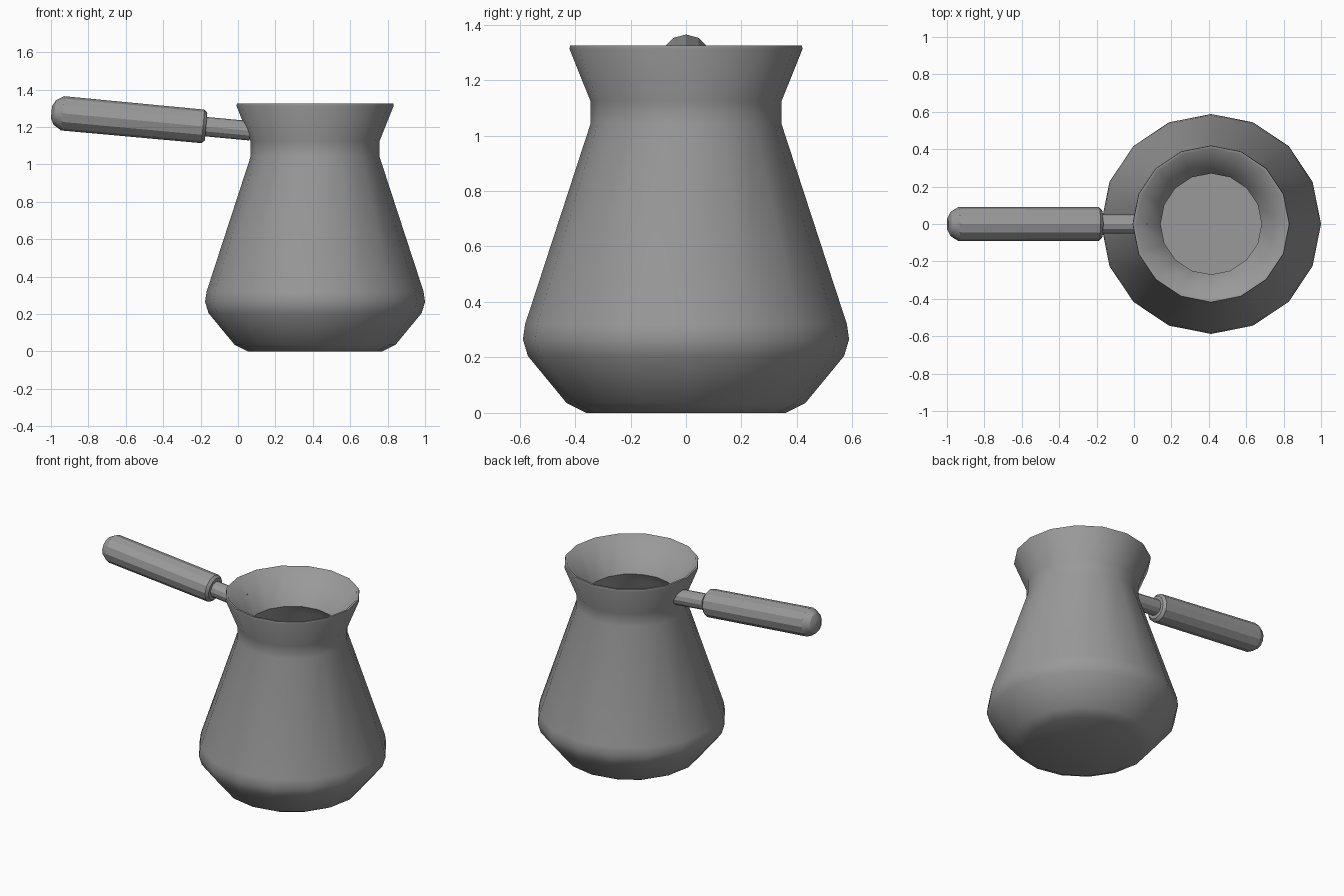
import bpy, bmesh, math
from mathutils import Matrix, Vector

if "Cube" in bpy.data.objects:
    bpy.data.objects.remove(bpy.data.objects["Cube"])

# Dark grey finish shared by all parts
dark = bpy.data.materials.new("dark_grey")
dark.diffuse_color = (0.32, 0.32, 0.32, 1)
dark.use_nodes = True
dark.node_tree.nodes["Principled BSDF"].inputs["Base Color"].default_value = dark.diffuse_color


def lathe(name, profile, sides, matrix, angle):
    """Revolve (radius, height) points round local z, closing both ends."""
    bm = bmesh.new()
    rings = [[bm.verts.new((r * math.cos(2 * math.pi * i / sides),
                            r * math.sin(2 * math.pi * i / sides), h))
              for i in range(sides)] for r, h in profile]
    for a, b in zip(rings, rings[1:]):
        for i in range(sides):
            j = (i + 1) % sides
            bm.faces.new((a[i], a[j], b[j], b[i]))
    bm.faces.new(rings[0][::-1])
    bm.faces.new(rings[-1])
    bmesh.ops.recalc_face_normals(bm, faces=bm.faces)
    mesh = bpy.data.meshes.new(name)
    bm.to_mesh(mesh)
    bm.free()
    mesh.materials.append(dark)
    obj = bpy.data.objects.new(name, mesh)
    bpy.context.collection.objects.link(obj)
    obj.matrix_world = matrix
    bpy.ops.object.select_all(action='DESELECT')
    obj.select_set(True)
    bpy.context.view_layer.objects.active = obj
    bpy.ops.object.shade_smooth_by_angle(angle=math.radians(angle))
    return obj


# Pot: outer wall, rim, inner funnel, then the hollow inside down to its floor
lathe("pot_body", [
    (0.36, 0.0), (0.43, 0.035), (0.57, 0.205), (0.588, 0.265), (0.58, 0.32),
    (0.345, 1.04), (0.345, 1.125), (0.42, 1.312), (0.418, 1.325),
    (0.404, 1.325), (0.27, 1.115), (0.305, 1.055), (0.555, 0.31),
    (0.562, 0.265), (0.54, 0.215), (0.44, 0.06), (0.35, 0.04), (0.30, 0.04),
], 16, Matrix.Translation((0.412, 0, 0)), 60)

# Handle axis: local z runs outwards from the neck, rising slightly
axis = Vector((-1, 0, 0.093)).normalized()
up = Vector((0.093, 0, 1)).normalized()
frame = Matrix((up, axis.cross(up), axis)).transposed().to_4x4()
frame.translation = (0.08, 0, 1.178)

# Metal stem joining the neck to the grip
lathe("handle_stem", [(0.052, 0.014), (0.052, 0.28)], 12, frame, 29.5)

# Grip with a bevelled inner end and a rounded outer end
lathe("handle_grip", [
    (0.074, 0.252), (0.09, 0.268), (0.092, 1.022),
    (0.065, 1.065), (0.032, 1.082),
], 12, frame, 29.5)
